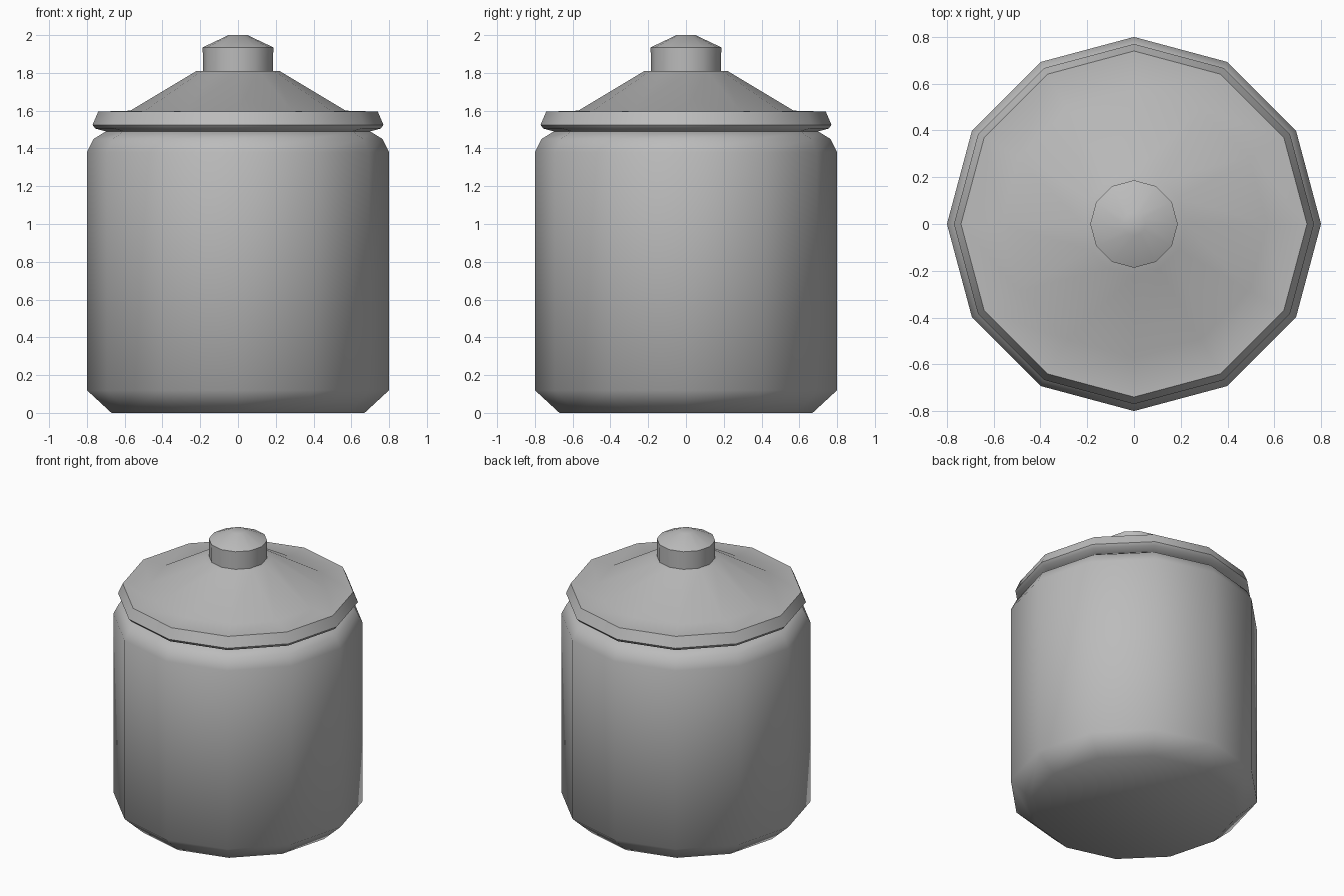
import bpy, bmesh, math

if "Cube" in bpy.data.objects:
    bpy.data.objects.remove(bpy.data.objects["Cube"])

SIDES = 12

clay = bpy.data.materials.new("grey_clay")
clay.diffuse_color = (0.5, 0.5, 0.5, 1)
clay.use_nodes = True
clay.node_tree.nodes["Principled BSDF"].inputs["Base Color"].default_value = clay.diffuse_color


def lathe(name, profile, smooth_angle):
    """Revolve (radius, height) points into a closed twelve-sided part."""
    bm = bmesh.new()
    rings = []
    for r, z in profile:
        rings.append([bm.verts.new((r * math.cos(2 * math.pi * i / SIDES),
                                    r * math.sin(2 * math.pi * i / SIDES), z))
                      for i in range(SIDES)])
    for low, high in zip(rings, rings[1:]):
        for i in range(SIDES):
            j = (i + 1) % SIDES
            bm.faces.new((low[i], low[j], high[j], high[i]))
    bm.faces.new(rings[0][::-1])
    bm.faces.new(rings[-1])
    bmesh.ops.recalc_face_normals(bm, faces=bm.faces)
    mesh = bpy.data.meshes.new(name)
    bm.to_mesh(mesh)
    bm.free()
    mesh.materials.append(clay)
    ob = bpy.data.objects.new(name, mesh)
    bpy.context.collection.objects.link(ob)
    bpy.ops.object.select_all(action='DESELECT')
    ob.select_set(True)
    bpy.context.view_layer.objects.active = ob
    bpy.ops.object.shade_smooth_by_angle(angle=math.radians(smooth_angle))
    return ob


# Jar with chamfered foot and rounded shoulder
lathe("jar_body", [(0.67, 0), (0.8, 0.12), (0.8, 1.38),
                   (0.765, 1.45), (0.70, 1.49)], 80)

# Lid with bevelled rim, flat ledge and conical top
lathe("lid", [(0.66, 1.48), (0.755, 1.505), (0.77, 1.525), (0.74, 1.595),
              (0.57, 1.60), (0.22, 1.81)], 50)

# Knob with a shallow domed cap
lathe("lid_knob", [(0.185, 1.79), (0.187, 1.935), (0.05, 2.0)], 45)
